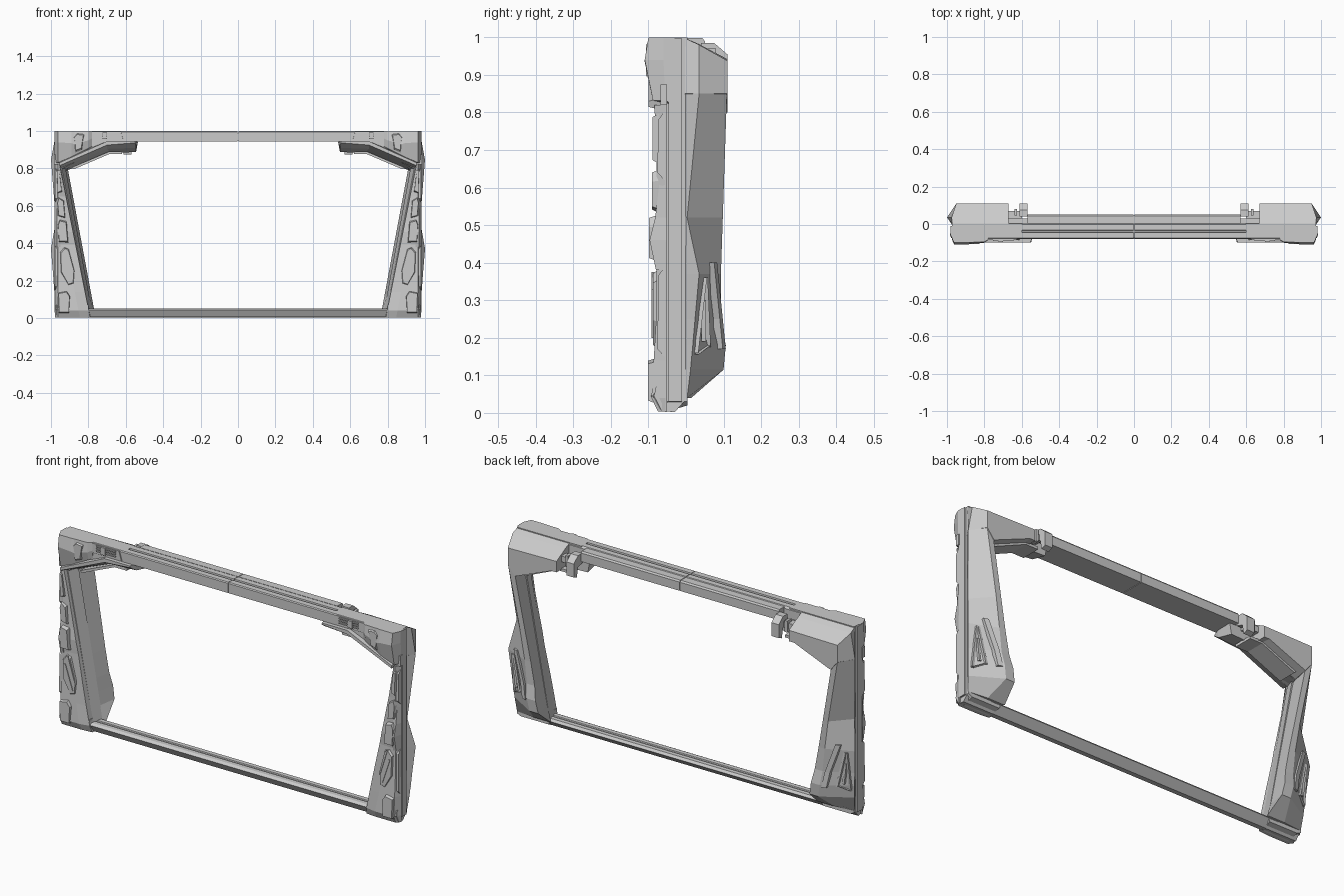
import bpy, bmesh
from mathutils import Vector


def place(axis, t, a, b):
    # Remaining two coordinates keep their natural order: x->(y,z), y->(x,z), z->(x,y)
    return {'x': (t, a, b), 'y': (a, t, b), 'z': (a, b, t)}[axis]


def loft(name, axis, rings):
    """Skin matching closed profiles along an axis and mirror across x = 0."""
    bm = bmesh.new()
    loops = [[bm.verts.new(place(axis, t, a, b)) for a, b in pts] for t, pts in rings]
    n = len(loops[0])
    for r, s in zip(loops, loops[1:]):
        for i in range(n):
            j = (i + 1) % n
            bm.faces.new((r[i], r[j], s[j], s[i]))
    bm.faces.new(loops[0])
    bm.faces.new(loops[-1])
    bmesh.ops.recalc_face_normals(bm, faces=bm.faces)
    me = bpy.data.meshes.new(name)
    bm.to_mesh(me)
    bm.free()
    ob = bpy.data.objects.new(name, me)
    bpy.context.collection.objects.link(ob)
    m = ob.modifiers.new("mirror", 'MIRROR')
    m.use_clip = False
    m.use_mirror_merge = False
    return ob


def prism(name, axis, pts, t0, t1, taper=1.0):
    """Extrude a profile from t0 to t1, shrinking the far end about its centre."""
    ca = sum(p[0] for p in pts) / len(pts)
    cb = sum(p[1] for p in pts) / len(pts)
    far = [(ca + (a - ca) * taper, cb + (b - cb) * taper) for a, b in pts]
    return loft(name, axis, [(t0, pts), (t1, far)])


def box(name, x0, x1, y0, y1, z0, z1):
    return prism(name, 'z', [(x0, y0), (x1, y0), (x1, y1), (x0, y1)], z0, z1)


def bar(name, p, q, w):
    """Square bar between two points that run mostly along z."""
    sq = [(-w, -w), (w, -w), (w, w), (-w, w)]
    return loft(name, 'z', [(v[2], [(v[0] + a, v[1] + b) for a, b in sq]) for v in (p, q)])


def front_x(z):
    return 0.80 + 0.20 * (z - 0.05)


def back_x(z):
    return 0.77 + 0.187 * (z - 0.05)


# Top beam: grooved front rail, plus raised rear strip
prism("top_beam", 'x', [(-.08, .945), (-.08, .995), (-.076, 1), (-.046, 1), (-.044, .99), (-.034, .99),
                        (-.032, 1), (-.002, 1), (.006, .99), (.006, .945)], .0015, .82)
prism("top_rear_strip", 'x', [(.004, .945), (.004, .998), (.044, .998), (.05, .99), (.05, .945)], .0015, .57)
box("top_seam_core", 0, .01, -.076, .045, .95, .99)

# Bottom beam
prism("bottom_beam", 'x', [(-.08, .042), (-.065, .05), (-.042, .05), (-.04, .045), (-.03, .045), (-.028, .05),
                           (-.005, .05), (.005, .038), (-.03, .003), (-.06, .007)], 0, .84)

# Side frame core, inner face leaning inward towards the back
core_front = [(.60, 1), (.975, 1), (.975, .03), (.95, .002), (.80, .002), (.797, .05), (.942, .80), (.70, .915), (.60, .945)]
core_back = [(.60, 1), (.972, 1), (.972, .03), (.95, .02), (.79, .02), (.783, .05), (.922, .80), (.70, .90), (.60, .945)]
loft("side_core", 'y', [(-.055, core_front), (.004, core_back)])
box("outer_rail", .965, .981, -.047, -.012, .03, .998)

# Rear shell of the pillar, faceted around an outer ridge
rear = []
for z, xr, yr, yb, w in [(.04, .972, .003, .014, .10), (.115, .98, .012, .10, .05), (.18, .985, .018, .106, .05),
                         (.25, .99, .024, .093, .045), (.37, 1, .035, .093, .035), (.52, .974, .003, .098, .03),
                         (.85, 1, .035, .109, .03)]:
    xm = (front_x(z) + back_x(z)) / 2
    rear.append((z, [(xm, 0), (.97, -.005), (xr, yr), (back_x(z) + w, yb), (back_x(z), yb)]))
loft("rear_pillar_shell", 'z', rear)

# Rear upper corner, with sloping top
loft("rear_corner", 'y', [
    (-.002, [(.67, .998), (.972, .998), (.974, .85), (.93, .79), (.70, .90), (.67, .90)]),
    (.035, [(.67, .982), (.975, .98), (.999, .85), (.915, .79), (.69, .885), (.67, .885)]),
    (.11, [(.67, .942), (.95, .938), (.95, .85), (.91, .80), (.70, .885), (.67, .885)])])

# Gusset arm under each upper corner, underside faces down and forward
loft("gusset_arm", 'y', [
    (-.10, [(.555, .945), (.70, .945), (.955, .83), (.955, .815), (.70, .925), (.55, .937)]),
    (-.06, [(.54, .945), (.70, .945), (.955, .84), (.945, .805), (.70, .905), (.545, .91)]),
    (.03, [(.535, .942), (.70, .945), (.955, .84), (.905, .793), (.68, .883), (.545, .888)])])
prism("gusset_rib", 'y', [(.62, .89), (.69, .89), (.89, .805), (.88, .795), (.69, .876), (.62, .876)], -.03, .07)

# Rear hook clips next to the corners
prism("hook_clip", 'x', [(.04, .985), (.075, .985), (.11, .955), (.11, .885), (.085, .875), (.075, .925), (.04, .935)],
      .57, .612)
box("clip_bridge", .60, .675, .03, .07, .925, .955)
box("clip_pin", .625, .64, .045, .08, .91, .97)

# Front shell of the pillar
front = []
for z, yo, yi in [(.004, .075, .07), (.04, .092, .082), (.14, .086, .082), (.24, .08, .08), (.39, .078, .074),
                  (.46, .086, .076), (.52, .08, .074), (.65, .078, .072), (.82, .084, .074)]:
    x = front_x(z)
    front.append((z, [(x - .004, -.05), (x, -yi), (min(x + .055, .955), -yo), (.963, -yo), (.979, -.055), (.979, -.05)]))
loft("front_pillar_shell", 'z', front)

# Raised armour plates down the front of the pillar
plates = {
    "foot_plate": ([(.90, .02), (.962, .02), (.966, .14), (.915, .15), (.895, .12)], -.101),
    "lower_plate": ([(.875, .17), (.905, .16), (.95, .24), (.955, .36), (.93, .39), (.905, .38), (.87, .25)], -.088),
    "middle_plate": ([(.905, .40), (.96, .40), (.966, .50), (.955, .53), (.915, .52)], -.099),
    "upper_plate": ([(.922, .53), (.96, .54), (.968, .62), (.96, .65), (.93, .63)], -.091),
    "shoulder_plate": ([(.94, .67), (.965, .66), (.97, .80), (.955, .80)], -.089)}
for name, (pts, y) in plates.items():
    prism(name, 'y', pts, -.065, y, .82)

# Slanted slot frame on the lower plate
for i, (p, q) in enumerate([((.879, -.088, .24), (.921, -.088, .375)), ((.893, -.088, .20), (.936, -.088, .33))]):
    bar("slot_edge", p, q, .0035)

# Front upper corner, stepping from the beam out to the tall corner block
loft("front_corner", 'x', [
    (x, [(-.03, 1), (-ya, 1), (-yb, zm), (-yc, zl + .012), (-.03, zl)])
    for x, ya, yb, yc, zm, zl in [(.78, .084, .086, .08, .96, .905), (.80, .096, .10, .088, .95, .895),
                                  (.875, .098, .107, .092, .93, .858), (.89, .10, .11, .094, .935, .85),
                                  (.962, .10, .11, .088, .94, .82), (.98, .06, .06, .055, .94, .82)]])
prism("corner_web", 'y', [(.68, .947), (.80, .96), (.80, .89)], -.078, -.03)
prism("corner_badge_plate", 'y', [(.835, .90), (.87, .885), (.88, .97), (.86, .99), (.82, .985)], -.095, -.106, .8)

# Latch housing with vent bars beside the front corner
prism("latch_housing", 'y', [(.61, .948), (.79, .948), (.79, .999), (.625, .999)], -.05, -.085, .97)
for z in (.962, .975, .987):
    box("latch_bar", .645, .755, -.092, -.08, z, z + .006)
box("latch_tab", .70, .725, -.096, -.08, .958, .996)

# Long side inserts on the outer face
for z0, z1 in ((.15, .385), (.62, .80)):
    prism("side_insert", 'x', [(-.076, z0 + .02), (-.058, z0), (-.052, z0), (-.052, z1), (-.06, z1), (-.074, z1 - .02)],
          .955, .978)
box("side_latch", .955, .984, -.068, -.05, .82, .875)
loft("side_shoulder", 'z', [(z, [(.95, -.05), (.95, -y), (.968, -y), (.98, -.052)])
                            for z, y in ((.38, .08), (.46, .097), (.52, .082), (.62, .07))])

# Rear lower vent: raised blade and triangular frame
loft("vent_blade", 'z', [(z, [(x - .012, y - .03), (x + .012, y - .03), (x + .012, y), (x - .012, y + .008)])
                         for z, x, y in ((.17, .865, .098), (.25, .88, .09), (.40, .93, .075))])
for p, q in [((.962, .05, .36), (.968, .027, .16)), ((.955, .052, .36), (.915, .06, .175)),
             ((.968, .027, .155), (.915, .06, .18)), ((.955, .047, .30), (.943, .047, .19))]:
    bar("vent_frame", p, q, .006)

# Bottom foot block closing each lower corner
loft("foot_block", 'x', [
    (x, [(-.095 + d, .045), (-.075 + d, .006), (-.03, .002), (.004, .04), (-.02, .07), (-.08, .07)])
    for x, d in ((.80, .015), (.88, .004), (.955, 0), (.972, .01))])
